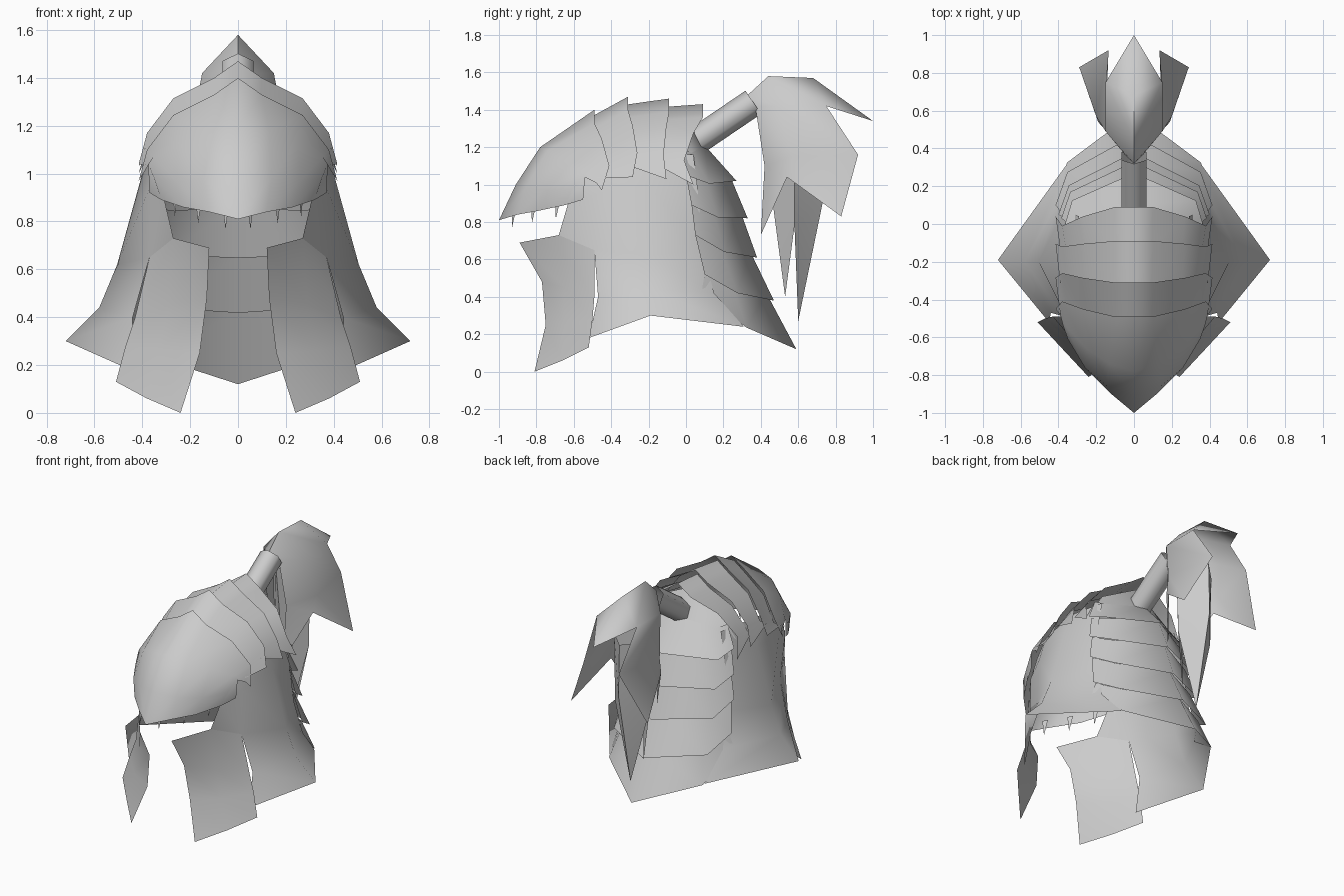
import bpy
import bmesh
import math
from mathutils import Vector

default_cube = bpy.data.objects.get("Cube")
if default_cube:
    bpy.data.objects.remove(default_cube, do_unlink=True)

# One plain steel colour for everything
steel = bpy.data.materials.new("steel_grey")
steel.use_nodes = True
steel.diffuse_color = (.6, .6, .6, 1)
steel.node_tree.nodes["Principled BSDF"].inputs["Base Color"].default_value = steel.diffuse_color


def finish(mesh_data, name):
    """Turn a bmesh into a shaded object."""
    bmesh.ops.recalc_face_normals(mesh_data, faces=mesh_data.faces)
    mesh = bpy.data.meshes.new(name)
    mesh_data.to_mesh(mesh)
    mesh_data.free()
    mesh.materials.append(steel)
    part = bpy.data.objects.new(name, mesh)
    bpy.context.collection.objects.link(part)
    bpy.ops.object.select_all(action='DESELECT')
    part.select_set(True)
    bpy.context.view_layer.objects.active = part
    bpy.ops.object.shade_smooth_by_angle(angle=math.radians(75))
    return part


def plate(name, *strips):
    """Skin each strip of point rows and mirror it across the middle."""
    mesh_data = bmesh.new()
    for rows in strips:
        for side in (1, -1):
            grid = [[mesh_data.verts.new((side * x, y, z)) for x, y, z in row] for row in rows]
            for upper, lower in zip(grid, grid[1:]):
                for a, b, c, d in zip(upper, upper[1:], lower[1:], lower):
                    mesh_data.faces.new((a, b, c, d))
    bmesh.ops.remove_doubles(mesh_data, verts=mesh_data.verts, dist=.001)
    return finish(mesh_data, name)


# Crown bands: every rear edge is the same arch, shifted and swept
ARCH = [(0, 0, 0), (.1, 0, -.07), (.27, .5, -.155), (.38, 1, -.3), (.415, .5, -.43)]


def arch(y, z, sweep, width=1):
    return [(x * width, y + sweep * dy, z + dz) for x, dy, dz in ARCH]


def tucked(y, z, sweep):
    """Front edge of a band, hidden below the band ahead of it."""
    edge = arch(y - .03, z - .045, sweep, .94)
    x, y, z = edge[-1]
    edge[-1] = (x, y, z + .11)
    return edge


crown_edges = [(-.49, 1.40, .08), (-.31, 1.47, .05), (-.09, 1.46, -.03), (.09, 1.43, -.1)]
for ahead, behind in zip(crown_edges, crown_edges[1:]):
    plate("crown_band", [tucked(*ahead), arch(*behind)])

# Visor with a pointed brim
brim = [(0, -1, .81), (.12, -.9, .84), (.23, -.79, .86), (.32, -.65, .89), (.37, -.55, .92)]
plate("visor", [
    brim,
    [(0, -.91, 1), (.14, -.86, .98), (.26, -.76, .97), (.35, -.61, .98), (.375, -.54, 1.04)],
    [(0, -.78, 1.2), (.13, -.74, 1.18), (.25, -.66, 1.13), (.355, -.55, 1.07), (.39, -.48, 1.01)],
    arch(*crown_edges[0]),
])

# Small fangs hanging inside the brim
fangs = []
for first, second in zip(brim, brim[1:]):
    start, end = Vector(first), Vector(second)
    root = start.lerp(end, .6) + Vector((-.02, .02, .04))
    along = (end - start).normalized() * .018
    tip = root + Vector((0, -.01, -.1))
    fangs.append([[root - along, root + along], [tip, tip]])
plate("visor_fangs", *fangs)

# Side walls flaring down to a point at the shoulder
plate("side_wall", [
    [(.28, -.6, 1.05), (.32, -.47, 1.12), (.34, -.2, 1.16), (.29, .04, 1.16)],
    [(.31, -.63, .9), (.365, -.48, .95), (.4, -.2, 1), (.335, .06, 1)],
    [(.27, -.68, .73), (.37, -.49, .65), (.505, -.2, .62), (.36, .09, .65)],
], [
    [(.37, -.49, .65), (.505, -.2, .62), (.36, .09, .65)],
    [(.44, -.47, .4), (.58, -.2, .44), (.385, .15, .42)],
    [(.45, -.52, .18), (.72, -.19, .3), (.36, .31, .24)],
])

# Cheek guards in front, split from the side walls by a slit
plate("cheek_guard", [
    [(.12, -.89, .69), (.27, -.68, .73), (.37, -.49, .65)],
    [(.13, -.77, .48), (.29, -.65, .45), (.43, -.49, .4)],
    [(.16, -.75, .25), (.33, -.65, .26), (.47, -.5, .28)],
    [(.24, -.81, 0), (.38, -.66, .06), (.51, -.52, .13)],
])

# Neck lames: overlapping plates from a rear point to each side
rear_points = [(.14, 1.17), (.27, 1.02), (.33, .82), (.38, .61), (.47, .38), (.59, .12)]
side_points = [(.32, -.02, 1.19), (.365, 0, 1.05), (.385, .03, .89),
               (.4, .05, .73), (.415, .1, .52), (.42, .08, .41)]


def lame_edge(index, tuck=0):
    """Half edge of a lame, optionally tucked under the one above."""
    rear = Vector((0, *rear_points[index])) + Vector((0, -tuck, tuck))
    side = Vector(side_points[index]) - Vector((tuck / 2, 0, 0))
    middle = rear.lerp(side, .5) + Vector((.145 - tuck, -.01, -.03))
    return [rear, middle, side]


for index in range(1, len(rear_points)):
    plate("neck_lame", [lame_edge(index - 1, .04), lame_edge(index)])

# Skull cap closing the gap between the last band and the lames
plate("skull_cap", [
    [(0, .02, 1.37), (.24, -.02, 1.25), (.34, -.06, 1.08)],
    lame_edge(0, .04),
])

# Plume socket: a six-sided tube leaning back
socket_start, socket_end = Vector((0, .05, 1.23)), Vector((0, .36, 1.44))
axis = socket_end - socket_start
tube = bmesh.new()
bmesh.ops.create_cone(tube, cap_ends=False, segments=6, radius1=.075, radius2=.075, depth=axis.length)
bmesh.ops.rotate(tube, verts=tube.verts, matrix=axis.to_track_quat('Z', 'Y').to_matrix())
bmesh.ops.translate(tube, verts=tube.verts, vec=(socket_start + socket_end) / 2)
finish(tube, "plume_socket")

# Plume hood: ridge leaf over the top, a forked flap on each side
ridge_tip = (0, 1, 1.34)
shoulder = [(.05, .37, 1.42), (.15, .49, 1.42), (.15, .75, 1.42)]
plate("plume_hood", [
    [(0, .32, 1.47), (0, .44, 1.58), (0, .68, 1.57), ridge_tip],
    shoulder + [ridge_tip],
], [
    shoulder,
    [(.07, .42, 1.1), (.2, .57, 1.15), (.135, .92, 1.16)],
    [(.06, .4, .73), (.19, .54, 1.04), (.29, .83, .83)],
])

# Hanging strands under the hood
front_tip, back_tip = (.05, .53, .4), (0, .6, .27)
plate("plume_strands", [
    [(0, .41, 1.35), (.14, .58, 1.25)],
    [(0, .46, .93), (.13, .58, .78)],
    [front_tip, front_tip],
], [
    [(.14, .58, 1.25), (0, .72, 1.25)],
    [(.13, .58, .78), (0, .73, .9)],
    [back_tip, back_tip],
])
